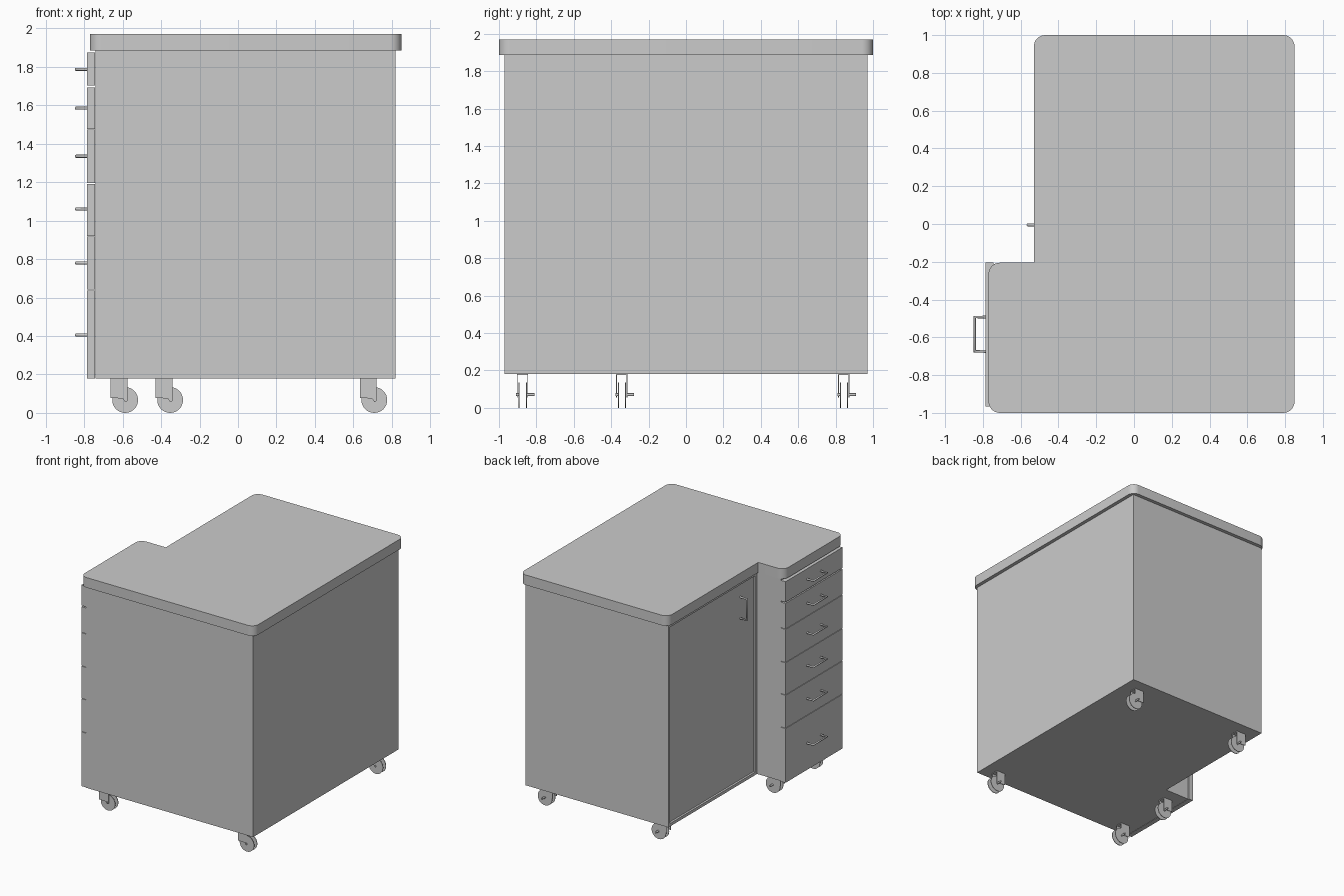
import bpy, bmesh
from math import sin, cos, pi, radians
from mathutils import Matrix

if "Cube" in bpy.data.objects:
    bpy.data.objects.remove(bpy.data.objects["Cube"])


def finish(name, bm, smooth=False):
    bmesh.ops.recalc_face_normals(bm, faces=bm.faces)
    me = bpy.data.meshes.new(name)
    bm.to_mesh(me)
    bm.free()
    ob = bpy.data.objects.new(name, me)
    bpy.context.collection.objects.link(ob)
    if smooth:
        bpy.ops.object.select_all(action='DESELECT')
        ob.select_set(True)
        bpy.context.view_layer.objects.active = ob
        bpy.ops.object.shade_smooth_by_angle(angle=radians(35))
    return ob


def add_box(bm, x, y, z):
    m = Matrix.LocRotScale(((x[0] + x[1]) / 2, (y[0] + y[1]) / 2, (z[0] + z[1]) / 2), None,
                           (x[1] - x[0], y[1] - y[0], z[1] - z[0]))
    bmesh.ops.create_cube(bm, size=1, matrix=m)


def box(name, x, y, z):
    bm = bmesh.new()
    add_box(bm, x, y, z)
    return finish(name, bm)


def add_prism(bm, pts, direction):
    f = bm.faces.new([bm.verts.new(p) for p in pts])
    r = bmesh.ops.extrude_face_region(bm, geom=[f])
    bmesh.ops.translate(bm, vec=direction,
                        verts=[v for v in r['geom'] if isinstance(v, bmesh.types.BMVert)])


def prism(name, pts, direction, smooth=False):
    bm = bmesh.new()
    add_prism(bm, pts, direction)
    # the source face is kept by the extrude, so the solid is closed
    return finish(name, bm, smooth)


def arc(cx, cy, r, a0, n=8):
    return [(cx + r * cos(radians(a0 + 90 * i / n)), cy + r * sin(radians(a0 + 90 * i / n)))
            for i in range(n + 1)]


# L-shaped worktop with rounded outer corners
R = 0.06
outline = (arc(-0.77 + R, -1 + R, R, 180) + arc(0.85 - R, -1 + R, R, 270)
           + arc(0.85 - R, 1 - R, R, 0) + arc(-0.53 + R, 1 - R, R, 90)
           + [(-0.53, -0.205)] + arc(-0.77 + R, -0.205 - R, R, 90))
prism("worktop", [(x, y, 1.885) for x, y in outline], (0, 0, 0.085), True)

# L-shaped cabinet body
body = [(-0.74, -0.97), (0.82, -0.97), (0.82, 0.97), (-0.48, 0.97), (-0.48, -0.212), (-0.74, -0.212)]
prism("cabinet_body", [(x, y, 0.18) for x, y in body], (0, 0, 1.705))

# Door frame and inset door
fx = (-0.515, -0.48)
box("frame_far_side", fx, (0.95, 0.97), (0.18, 1.885))
box("frame_near_side", fx, (-0.212, -0.185), (0.18, 1.885))
box("frame_bottom", fx, (-0.185, 0.95), (0.18, 0.205))
box("frame_top", fx, (-0.185, 0.95), (1.86, 1.885))
box("door", (-0.503, -0.48), (-0.18, 0.946), (0.209, 1.856))


def handle(name, pts):
    cu = bpy.data.curves.new(name, 'CURVE')
    cu.dimensions = '3D'
    cu.bevel_depth = 0.008
    cu.bevel_resolution = 2
    cu.use_fill_caps = True
    sp = cu.splines.new('POLY')
    sp.points.add(len(pts) - 1)
    for p, c in zip(sp.points, pts):
        p.co = (*c, 1)
    bpy.context.collection.objects.link(bpy.data.objects.new(name, cu))


# Door handle
handle("door_handle", [(-0.5, -0.005, 1.568), (-0.563, -0.005, 1.568),
                       (-0.563, -0.005, 1.747), (-0.5, -0.005, 1.747)])

# Drawer fronts with handles
drawers = [(0.18, 0.637, 0.405), (0.641, 0.917, 0.78), (0.921, 1.191, 1.06),
           (1.195, 1.473, 1.335), (1.477, 1.692, 1.585), (1.702, 1.875, 1.787)]
for i, (z0, z1, h) in enumerate(drawers):
    box(f"drawer_front_{i + 1}", (-0.785, -0.743), (-0.965, -0.205), (z0, z1))
    handle(f"drawer_handle_{i + 1}", [(-0.78, -0.674, h), (-0.843, -0.674, h),
                                      (-0.843, -0.493, h), (-0.78, -0.493, h)])


def caster(name, cx, y0):
    # fork: top plate and two side cheeks
    bm = bmesh.new()
    add_box(bm, (cx - 0.075, cx + 0.012), (y0, y0 + 0.06), (0.175, 0.181))
    cheek = [(-0.075, 0.178), (0.012, 0.178), (0.012, 0.062), (0.0, 0.056), (-0.012, 0.075), (-0.075, 0.078)]
    for y in (y0, y0 + 0.056):
        add_prism(bm, [(cx + x, y, z) for x, z in cheek], (0, 0.004, 0))
    finish(name + "_fork", bm)
    # paired wheel discs
    bm = bmesh.new()
    for y, r, d in ((y0 + 0.012, 0.067, 0.005), (y0 + 0.051, 0.067, 0.005)):
        m = Matrix.Translation((cx, y, 0.067)) @ Matrix.Rotation(pi / 2, 4, 'X')
        bmesh.ops.create_cone(bm, cap_ends=True, segments=32, radius1=r, radius2=r, depth=d, matrix=m)
    finish(name + "_wheel", bm, True)
    # axle ends
    bm = bmesh.new()
    for y, d in ((y0 + 0.004, 0.016), (y0 + 0.075, 0.04)):
        m = Matrix.Translation((cx, y, 0.07)) @ Matrix.Rotation(pi / 2, 4, 'X')
        bmesh.ops.create_cone(bm, cap_ends=True, segments=12, radius1=0.008, radius2=0.008, depth=d, matrix=m)
    finish(name + "_axle", bm, True)


# Five casters
for i, (x, y) in enumerate([(-0.587, -0.904), (-0.587, -0.374), (-0.353, 0.813),
                            (0.709, -0.904), (0.709, 0.813)]):
    caster(f"caster_{i + 1}", x, y)
